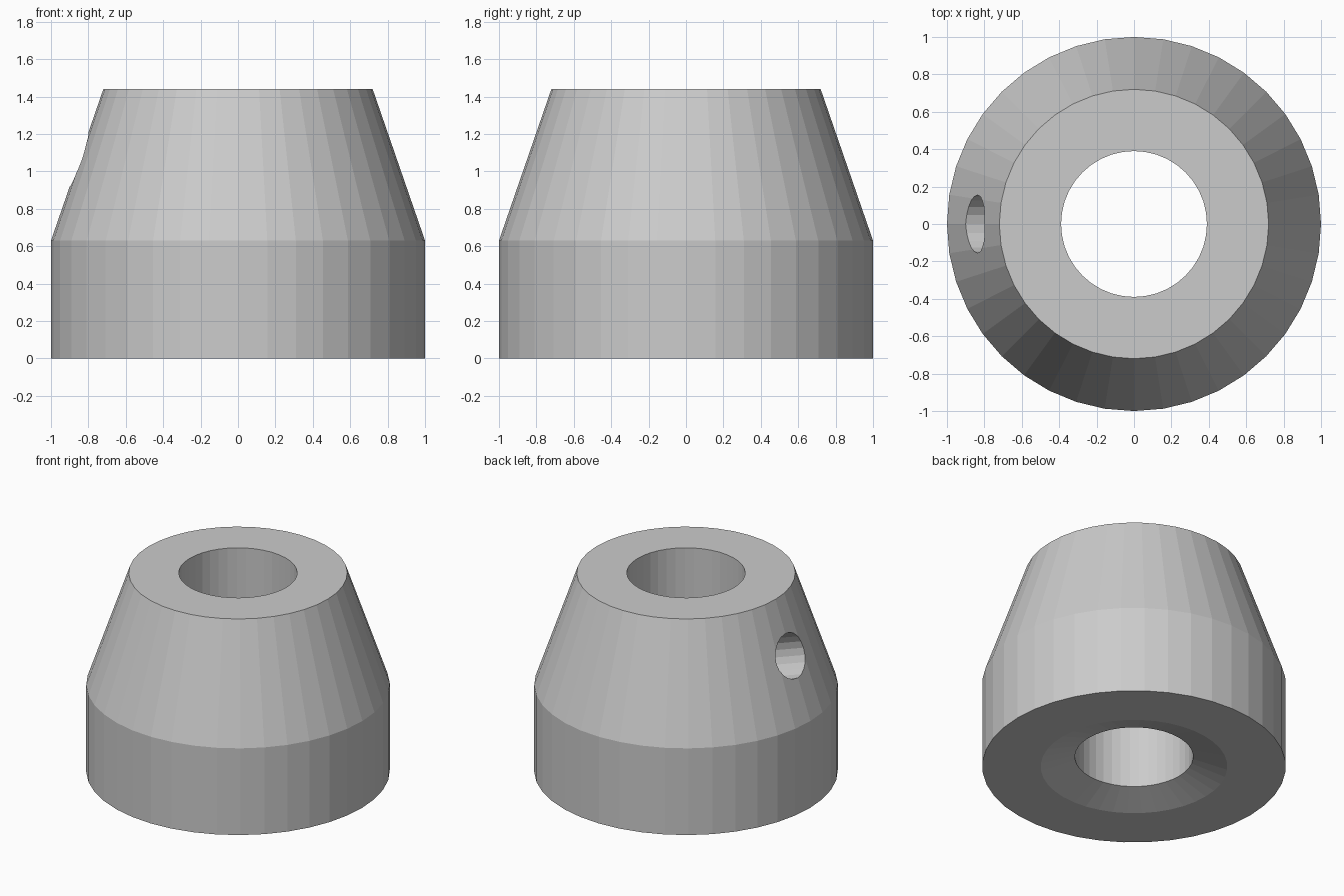
import bpy
import bmesh
import math
from mathutils import Vector

default = bpy.data.objects.get("Cube")
if default:
    bpy.data.objects.remove(default, do_unlink=True)

# Material
grey = bpy.data.materials.new("plain grey")
grey.use_nodes = True
colour = (0.6, 0.6, 0.6, 1.0)
grey.diffuse_color = colour
grey.node_tree.nodes["Principled BSDF"].inputs["Base Color"].default_value = colour

SIDES = 40
BORE, RIM, BASE = 0.39, 0.72, 1.0
SHOULDER, TOP = 0.63, 1.44


def make_object(name, bm):
    bmesh.ops.recalc_face_normals(bm, faces=bm.faces[:])
    mesh = bpy.data.meshes.new(name)
    bm.to_mesh(mesh)
    bm.free()
    mesh.materials.append(grey)
    obj = bpy.data.objects.new(name, mesh)
    bpy.context.collection.objects.link(obj)
    return obj


def lathe(name, profile):
    """Turn a closed (radius, height) profile around z."""
    bm = bmesh.new()
    rings = []
    for r, z in profile:
        angles = [2 * math.pi * i / SIDES for i in range(SIDES)]
        rings.append([bm.verts.new((r * math.cos(a), r * math.sin(a), z)) for a in angles])
    for k, ring in enumerate(rings):
        following = rings[(k + 1) % len(rings)]
        for i in range(SIDES):
            j = (i + 1) % SIDES
            bm.faces.new((ring[i], ring[j], following[j], following[i]))
    return make_object(name, bm)


# Tapered collar with a straight bore and a shallow countersink underneath
collar = lathe("tapered_collar", [
    (0.615, 0), (BASE, 0), (BASE, SHOULDER),
    (RIM, TOP), (BORE, TOP), (BORE, 0.073),
])

# Side hole, drilled square to the sloping wall into the bore
inward = Vector((SHOULDER - TOP, 0, RIM - BASE)).normalized()
inward.x = abs(inward.x)
bm = bmesh.new()
bmesh.ops.create_cone(bm, cap_ends=True, segments=20,
                      radius1=0.155, radius2=0.155, depth=1.1)
drill = make_object("side_hole_cutter", bm)
drill.rotation_mode = 'QUATERNION'
drill.rotation_quaternion = inward.to_track_quat('Z', 'Y')
drill.location = Vector((-0.85, 0, 1.065)) + inward * 0.35
drill.hide_render = True

cut = collar.modifiers.new("side hole", 'BOOLEAN')
cut.operation = 'DIFFERENCE'
cut.solver = 'EXACT'
cut.object = drill
bpy.context.view_layer.objects.active = collar
collar.select_set(True)
bpy.ops.object.modifier_apply(modifier=cut.name)
bpy.data.objects.remove(drill, do_unlink=True)
